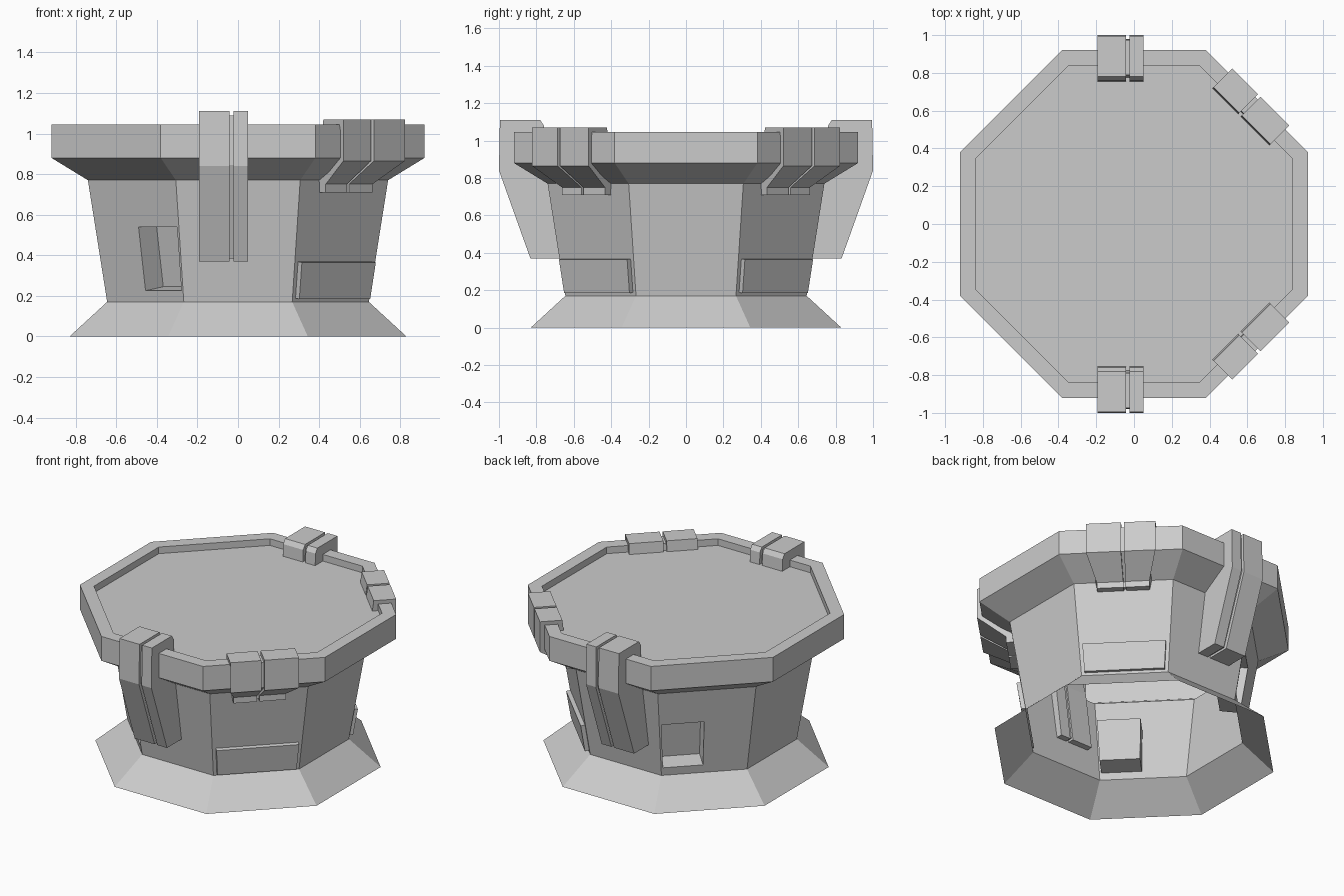
import bpy, bmesh
from math import radians, cos, sin
from mathutils import Vector, Matrix

if "Cube" in bpy.data.objects:
    bpy.data.objects.remove(bpy.data.objects["Cube"])


def finish(bm, name, fix_normals=True):
    if fix_normals:
        bmesh.ops.recalc_face_normals(bm, faces=bm.faces[:])
    me = bpy.data.meshes.new(name)
    bm.to_mesh(me)
    bm.free()
    ob = bpy.data.objects.new(name, me)
    bpy.context.collection.objects.link(ob)
    return ob


def corner(k, apothem, z):
    """Vertex k of an octagon whose flats face the axes."""
    a = radians(22.5 + 45 * k)
    r = apothem / cos(radians(22.5))
    return Vector((r * cos(a), r * sin(a), z))


def wall_patch(k, s0, s1, v0, v1):
    """Four points on wall side k, given as fractions across and up."""
    lo, hi = WALL
    a, b = corner(k, *lo), corner(k + 1, *lo)
    c, d = corner(k, *hi), corner(k + 1, *hi)
    pt = lambda s, v: a.lerp(b, s).lerp(c.lerp(d, s), v)
    pts = [pt(s0, v0), pt(s1, v0), pt(s1, v1), pt(s0, v1)]
    return pts, (b - a).cross(c - a).normalized()


# Tower shell: (apothem, z) rings from skirt to sunken deck, open underneath
RINGS = [(.83, 0), (.645, .17), (.74, .77), (.92, .88), (.92, 1.045), (.838, 1.045), (.838, 1.0)]
WALL = RINGS[1], RINGS[2]
WINDOWS = {4: (.517, .978), 2: (.022, .483)}

bm = bmesh.new()
rows = [[bm.verts.new(corner(k, *r)) for k in range(8)] for r in RINGS]
for i in range(len(rows) - 1):
    for k in range(8):
        n = (k + 1) % 8
        quad = [rows[i][k], rows[i][n], rows[i + 1][n], rows[i + 1][k]]
        if i == 1 and k in WINDOWS:
            # Recessed window in this wall side
            pts, nrm = wall_patch(k, *WINDOWS[k], .092, .617)
            rim = [bm.verts.new(p) for p in pts]
            back = [bm.verts.new(p - nrm * .125) for p in pts]
            for j in range(4):
                m = (j + 1) % 4
                bm.faces.new((quad[j], quad[m], rim[m], rim[j]))
                bm.faces.new((rim[j], rim[m], back[m], back[j]))
            bm.faces.new(back)
        else:
            bm.faces.new(quad)
bm.faces.new(rows[-1])
finish(bm, "tower_body", False)

# Raised panels low on the two right-hand diagonal sides
for k, side in ((6, "front"), (0, "back")):
    pts, nrm = wall_patch(k, .04, .96, .03, .33)
    bm = bmesh.new()
    inner = [bm.verts.new(p - nrm * .01) for p in pts]
    outer = [bm.verts.new(p + nrm * .027) for p in pts]
    bm.faces.new(inner)
    bm.faces.new(outer)
    for j in range(4):
        m = (j + 1) % 4
        bm.faces.new((inner[j], inner[m], outer[m], outer[j]))
    finish(bm, side + "_panel")


def clamp_part(name, profile, t0, t1, angle, mirror):
    """Extrude (out, z, width scale) profile across t0..t1; out points to -y before turning."""
    bm = bmesh.new()
    ends = [[bm.verts.new((t * w, -d, z)) for d, z, w in profile] for t in (t0, t1)]
    n = len(profile)
    for e in ends:
        bm.faces.new(e)
    for j in range(n):
        m = (j + 1) % n
        bm.faces.new((ends[0][j], ends[0][m], ends[1][m], ends[1][j]))
    bm.transform(Matrix.Rotation(radians(angle), 4, 'Z'))
    if mirror:
        bm.transform(Matrix.Diagonal((1, -1, 1, 1)))
    finish(bm, name)


# Clamp profiles, and slimmer cores that show in the groove
TALL = [(.755, .99, 1), (.76, 1.08, 1), (.78, 1.11, 1), (.995, 1.11, 1), (1.0, .84, 1),
        (.832, .37, 1), (.635, .37, 1), (.69, .77, 1)]
TALL_CORE = [(.775, .99, 1), (.79, 1.09, 1), (.975, 1.09, 1), (.98, .845, 1),
             (.81, .385, 1), (.65, .385, 1), (.70, .77, 1)]
SHORT = [(.80, .99, 1), (.81, 1.07, 1), (.95, 1.07, 1), (.95, .865, 1), (.775, .75, .76),
         (.775, .71, .76), (.72, .71, .76), (.73, .77, .8)]
SHORT_CORE = [(.82, .99, 1), (.825, 1.045, 1), (.93, 1.045, 1), (.93, .875, 1),
              (.755, .76, .76), (.755, .72, .76), (.725, .72, .76), (.735, .77, .8)]

for mirror, side in ((False, "front"), (True, "back")):
    # Tall clamp on the flat side
    clamp_part(side + "_clamp_wide", TALL, -.193, -.043, 0, mirror)
    clamp_part(side + "_clamp_narrow", TALL, -.023, .05, 0, mirror)
    clamp_part(side + "_clamp_core", TALL_CORE, -.06, 0, 0, mirror)
    # Short clamp on the diagonal rim side
    clamp_part(side + "_rim_clamp_a", SHORT, -.215, -.022, 45, mirror)
    clamp_part(side + "_rim_clamp_b", SHORT, -.002, .213, 45, mirror)
    clamp_part(side + "_rim_clamp_core", SHORT_CORE, -.06, .03, 45, mirror)
